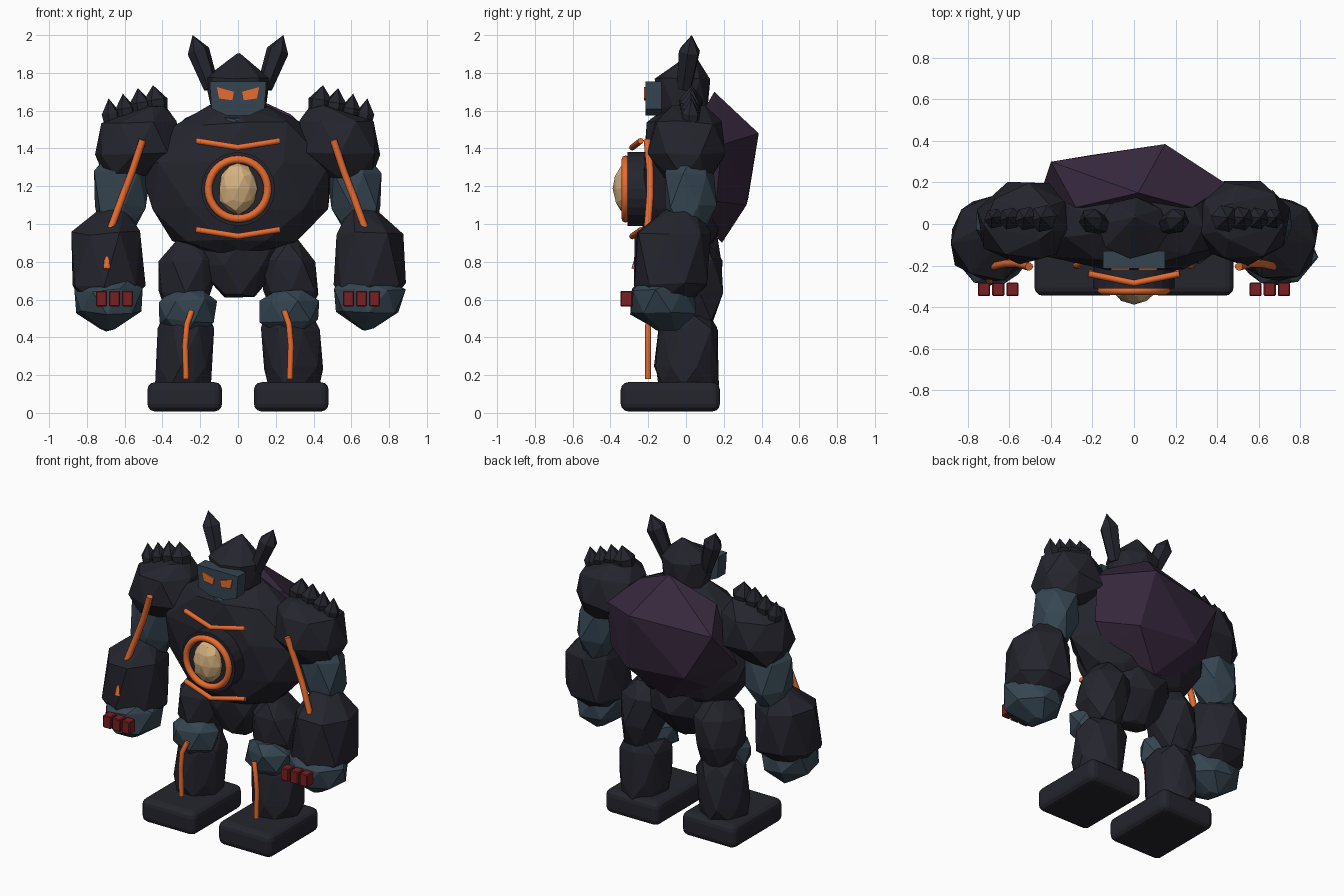
import bpy, bmesh, math, random
from mathutils import Vector, Matrix

if "Cube" in bpy.data.objects:
    bpy.data.objects.remove(bpy.data.objects["Cube"])

random.seed(7)


def material(name, rgb):
    m = bpy.data.materials.new(name)
    m.diffuse_color = (*rgb, 1)
    m.use_nodes = True
    m.node_tree.nodes["Principled BSDF"].inputs["Base Color"].default_value = m.diffuse_color
    return m


DARK = material("dark_stone", (0.018, 0.018, 0.027))
BLUE = material("slate_blue", (0.036, 0.060, 0.083))
ORANGE = material("glow_orange", (0.80, 0.15, 0.03))
TAN = material("pale_crystal", (0.66, 0.44, 0.21))
PURPLE = material("dusk_purple", (0.038, 0.021, 0.047))
RED = material("deep_red", (0.19, 0.014, 0.016))


def finish(bm, name, mat):
    bmesh.ops.recalc_face_normals(bm, faces=bm.faces)
    me = bpy.data.meshes.new(name)
    bm.to_mesh(me)
    bm.free()
    me.materials.append(mat)
    ob = bpy.data.objects.new(name, me)
    bpy.context.collection.objects.link(ob)
    return ob


def hull(name, mat, points):
    """Faceted convex block around a few points."""
    bm = bmesh.new()
    for p in points:
        bm.verts.new(p)
    bmesh.ops.convex_hull(bm, input=bm.verts)
    bmesh.ops.delete(bm, geom=[v for v in bm.verts if not v.link_faces], context='VERTS')
    return finish(bm, name, mat)


def rock(name, mat, sections, side=1, n=7, jitter=0.012):
    """Rough stone from (z, cx, cy, rx, ry) cross-sections."""
    pts = []
    for i, (z, cx, cy, rx, ry) in enumerate(sections):
        for k in range(n):
            a = 2 * math.pi * (k + 0.5 * (i % 2)) / n + 0.3
            j = lambda: random.uniform(-jitter, jitter)
            pts.append((side * (cx + 1.05 * rx * math.cos(a)) + j(),
                        cy + 1.05 * ry * math.sin(a) + j(), z + j()))
    return hull(name, mat, pts)


def box(name, mat, center, size, bevel=0.0, segments=1):
    bm = bmesh.new()
    bmesh.ops.create_cube(bm, size=1, matrix=Matrix.Translation(center) @ Matrix.Diagonal((*size, 1)))
    if bevel:
        bmesh.ops.bevel(bm, geom=bm.edges[:], offset=bevel, segments=segments, profile=0.5, affect='EDGES')
    return finish(bm, name, mat)


def tube(name, points, r=0.019):
    """Glowing seam along a path."""
    cu = bpy.data.curves.new(name, 'CURVE')
    cu.dimensions = '3D'
    cu.bevel_depth = r
    cu.bevel_resolution = 2
    cu.use_fill_caps = True
    sp = cu.splines.new('POLY')
    sp.points.add(len(points) - 1)
    for p, co in zip(sp.points, points):
        p.co = (*co, 1)
    cu.materials.append(ORANGE)
    ob = bpy.data.objects.new(name, cu)
    bpy.context.collection.objects.link(ob)


def crystal(name, base, tip, r, belly=0.6):
    """Six-sided shard, widest part way up."""
    base, tip = Vector(base), Vector(tip)
    q = (tip - base).to_track_quat('Z', 'Y')
    pts = [tip]
    for t, s in ((0, 0.7), (belly, 1.0)):
        for k in range(6):
            a = math.pi * k / 3
            pts.append(base.lerp(tip, t) + q @ Vector((r * s * math.cos(a), r * s * math.sin(a), 0)))
    hull(name, DARK, pts)


# Torso, pelvis and the hump on the back
rock("torso", DARK, [(1.62, 0, .02, .17, .10), (1.53, 0, .0, .33, .20), (1.32, 0, .0, .51, .23),
                     (1.08, 0, .0, .46, .22), (.92, 0, .0, .33, .17), (.86, 0, .0, .18, .12)], n=9)
rock("pelvis", DARK, [(.92, 0, .02, .24, .15), (.78, 0, .02, .22, .15), (.62, 0, .0, .08, .07)])
hull("back_hump", PURPLE, [(-.28, .08, 1.56), (.28, .08, 1.58), (.02, .15, 1.70), (-.40, .30, 1.45),
                           (.15, .385, 1.48), (.45, .19, 1.42), (-.46, .12, 1.22), (.44, .16, 1.12),
                           (-.22, .33, 1.14), (.22, .32, 1.10), (0, .19, .90), (-.3, .1, 1.0), (.3, .1, 1.0)])

# Chest socket, ring and crystal
bm = bmesh.new()
bmesh.ops.create_cone(bm, cap_ends=True, segments=24, radius1=.195, radius2=.195, depth=.16,
                      matrix=Matrix.Translation((0, -.23, 1.185)) @ Matrix.Rotation(math.pi / 2, 4, 'X'))
finish(bm, "chest_socket", DARK)
bpy.ops.mesh.primitive_torus_add(location=(0, -.32, 1.185), rotation=(math.pi / 2, 0, 0),
                                 major_radius=.157, minor_radius=.021, major_segments=32, minor_segments=8)
ring = bpy.context.object
ring.name = "chest_ring"
ring.data.materials.append(ORANGE)
bpy.ops.object.shade_smooth()
bm = bmesh.new()
bmesh.ops.create_icosphere(bm, subdivisions=2, radius=1)
for v in bm.verts:
    v.co *= random.uniform(.93, 1.04)
    v.co = Vector((v.co.x * .105, v.co.y * .078 - .308, v.co.z * .142 + 1.187))
finish(bm, "chest_crystal", TAN)
tube("upper_chest_seam", [(-.22, -.24, 1.44), (0, -.285, 1.405), (.22, -.24, 1.44)], .016)
tube("lower_chest_seam", [(-.22, -.235, .97), (0, -.285, .935), (.22, -.235, .97)], .016)

# Head: helmet, neck, face plate, eyes, horns
rock("helmet", DARK, [(1.90, 0, .03, .01, .01), (1.77, 0, -.02, .165, .145),
                      (1.62, 0, -.01, .15, .13), (1.53, 0, -.03, .09, .08)], n=8, jitter=.006)
rock("neck", BLUE, [(1.57, 0, -.09, .1, .09), (1.53, 0, -.10, .105, .10), (1.45, 0, -.11, .03, .08)], n=6)
hull("face_plate", BLUE, [(x * s, y, z) for s in (-1, 1) for y in (-.215, -.13)
                          for x, z in ((.15, 1.755), (.14, 1.61), (.06, 1.575))])
for s, side in ((-1, "left"), (1, "right")):
    hull(side + "_eye", ORANGE, [(s * x, y, z) for y in (-.222, -.214) for x, z in
                                 ((.112, 1.725), (.022, 1.70), (.03, 1.655), (.10, 1.665))])
    crystal(side + "_horn", (s * .14, -.01, 1.72), (s * .24, .03, 2.0), .06, .7)

    # Feet and legs
    box(side + "_foot", DARK, (s * .282, -.083, .085), (.395, .525, .155), .04, 3)
    rock(side + "_shin", DARK, [(.52, .27, .01, .12, .13), (.44, .275, .01, .145, .155),
                                (.24, .29, .01, .15, .16), (.15, .29, .01, .135, .15)], s)
    rock(side + "_knee", BLUE, [(.65, .275, -.06, .09, .08), (.59, .275, -.06, .15, .12),
                                (.49, .275, -.06, .15, .12), (.41, .275, -.05, .05, .06)], s, n=6)
    rock(side + "_thigh", DARK, [(.91, .25, .02, .08, .08), (.81, .255, .03, .155, .155),
                                 (.64, .275, .035, .14, .155), (.50, .28, .06, .09, .09)], s)
    tube(side + "_leg_seam", [(s * .245, -.18, .54), (s * .27, -.2, .47), (s * .28, -.2, .36), (s * .275, -.2, .18)], .016)

    # Shoulders with shards
    rock(side + "_shoulder", DARK, [(1.62, .44, .02, .06, .08), (1.54, .52, .01, .20, .17),
                                    (1.37, .53, .01, .215, .205), (1.25, .58, .01, .13, .12)], s)
    for i, (x, z, r) in enumerate(((.45, 1.735, .068), (.53, 1.72, .06), (.61, 1.69, .055), (.685, 1.665, .05))):
        crystal(f"{side}_shoulder_shard_{i + 1}", (s * (x - .03), .02, z - .2), (s * x, .03, z), r)

    # Arms, hands and knuckles
    rock(side + "_upper_arm", BLUE, [(1.38, .59, .01, .09, .09), (1.27, .615, .01, .14, .13),
                                     (1.09, .63, .02, .13, .135), (.97, .64, .01, .08, .08)], s, n=6)
    rock(side + "_forearm", DARK, [(1.07, .66, -.03, .07, .08), (.95, .695, -.07, .18, .20),
                                   (.68, .695, -.075, .19, .195), (.60, .69, -.10, .13, .13)], s)
    rock(side + "_hand", BLUE, [(.69, .685, -.12, .14, .13), (.65, .685, -.125, .185, .165),
                                (.53, .68, -.12, .165, .165), (.44, .69, -.10, .04, .05)], s)
    for i in range(3):
        box(f"{side}_knuckle_{i + 1}", RED, (s * (.585 + .069 * i), -.315, .605), (.058, .065, .082), .005)
    tube(side + "_arm_seam", [(s * .505, -.205, 1.445), (s * .56, -.19, 1.28), (s * .61, -.19, 1.15),
                              (s * .68, -.205, .96), (s * .695, -.27 if s < 0 else -.22, .76)], .02)
